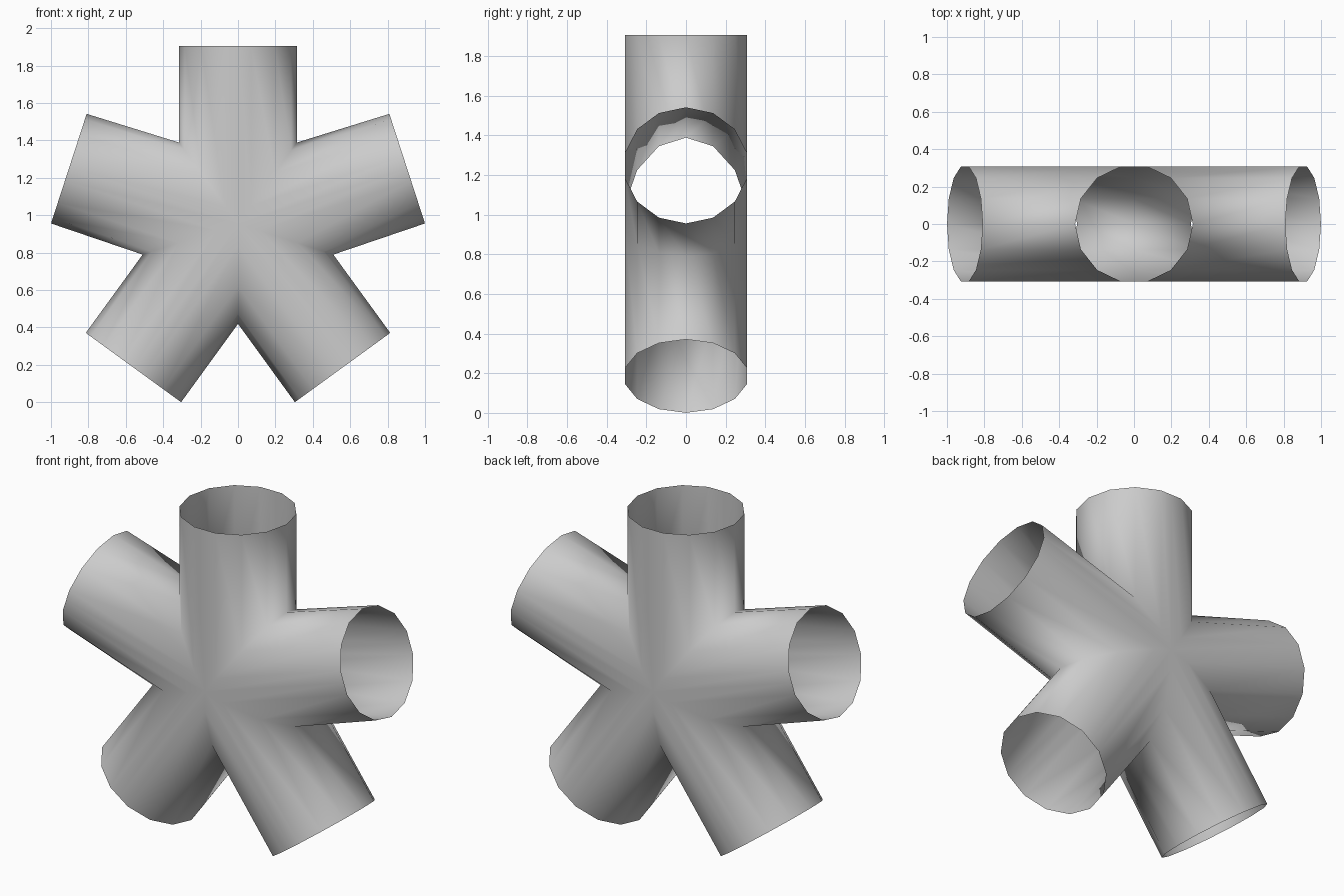
import bpy, bmesh
from math import sin, cos, tan, pi, radians
from mathutils import Vector

if "Cube" in bpy.data.objects:
    bpy.data.objects.remove(bpy.data.objects["Cube"])

R = 0.315          # pipe radius
LENGTH = 0.951     # hub centre to pipe end
CENTRE = Vector((0, 0, 0.955))
SIDES = 14

# Cross-section (in-plane offset, depth): flat toward front and back,
# with an extra point on the middle of those flats where all pipes meet
section = []
for i in range(SIDES):
    a = 2 * pi * i / SIDES
    section.append((R * cos(a), R * sin(a)))
    b = a + pi / SIDES
    if abs(cos(b)) < 1e-6:
        section.append((0.0, R * cos(pi / SIDES) * sin(b)))

bm = bmesh.new()


def add_pipe(angle, end_scale):
    """Open pipe, mitred at the hub against its two neighbours."""
    axis = Vector((cos(angle), 0, sin(angle)))
    side = Vector((-sin(angle), 0, cos(angle)))
    inner, outer = [], []
    for u, y in section:
        depth = Vector((0, y, 0))
        mitre = abs(u) / tan(radians(36))
        inner.append(bm.verts.new(CENTRE + axis * mitre + side * u + depth))
        outer.append(bm.verts.new(CENTRE + axis * LENGTH + side * u * end_scale + depth))
    n = len(section)
    for i in range(n):
        j = (i + 1) % n
        bm.faces.new((inner[i], inner[j], outer[j], outer[i]))


# Five pipes spread evenly in the front plane; the two side ones are slightly flatter
for k in range(5):
    add_pipe(radians(90 + 72 * k), 0.978 if k in (1, 4) else 1.0)

# Weld the mitres into one continuous open shell
bmesh.ops.remove_doubles(bm, verts=bm.verts, dist=0.0005)
bmesh.ops.recalc_face_normals(bm, faces=bm.faces)
for f in bm.faces:
    f.smooth = True

mesh = bpy.data.meshes.new("five_way_pipe_joint")
bm.to_mesh(mesh)
bm.free()
joint = bpy.data.objects.new("five_way_pipe_joint", mesh)
bpy.context.collection.objects.link(joint)
